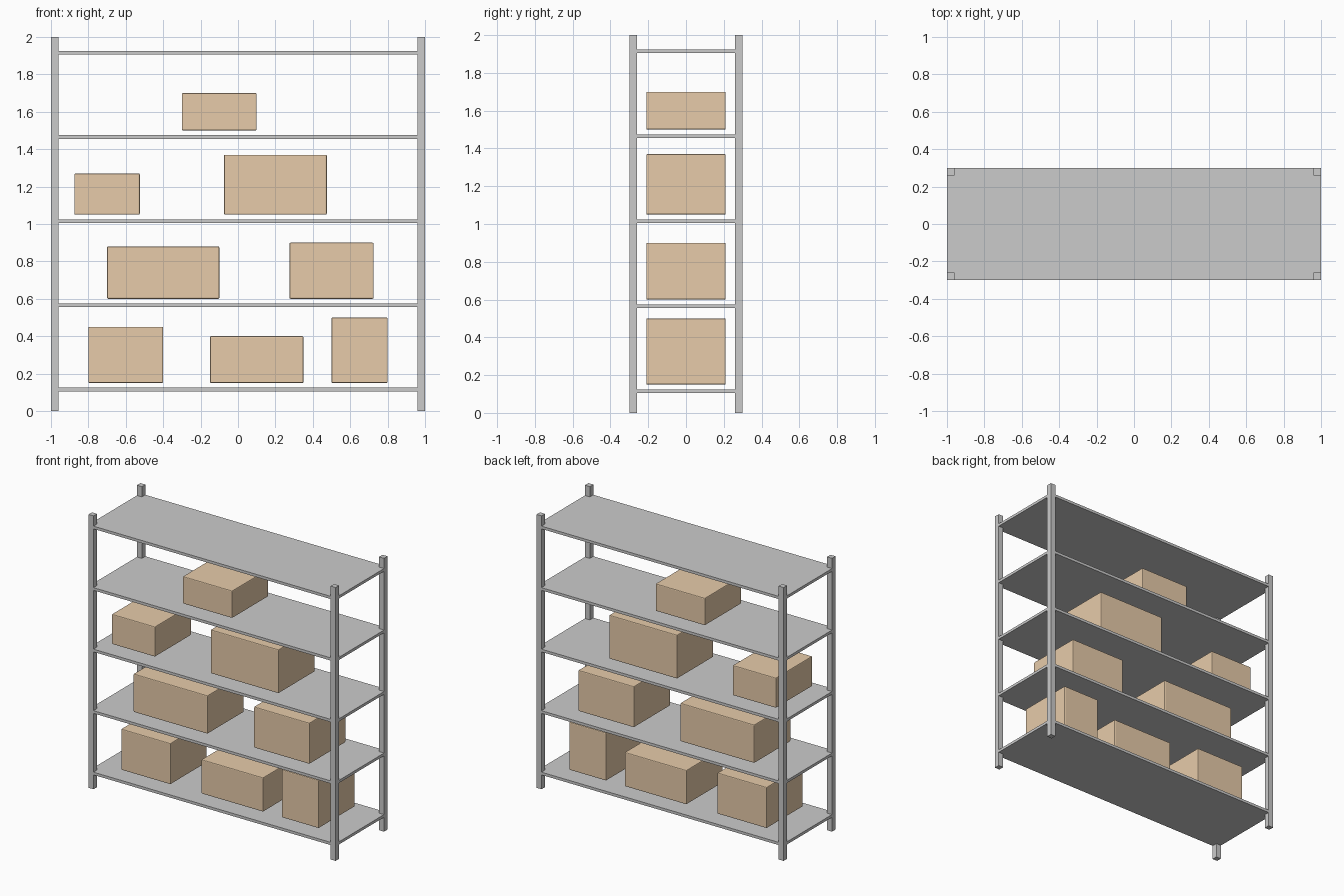
import bpy

if "Cube" in bpy.data.objects:
    bpy.data.objects.remove(bpy.data.objects["Cube"])

card = bpy.data.materials.new("cardboard")
card.diffuse_color = (0.8, 0.6, 0.4, 1)
card.use_nodes = True
card.node_tree.nodes["Principled BSDF"].inputs["Base Color"].default_value = card.diffuse_color


def box(name, x, y, z, bevel=0, mat=None):
    """Block spanning the given (min, max) ranges on each axis."""
    spans = (x, y, z)
    bpy.ops.mesh.primitive_cube_add(size=1, location=[(a + b) / 2 for a, b in spans])
    ob = bpy.context.object
    ob.name = name
    ob.scale = [b - a for a, b in spans]
    bpy.ops.object.transform_apply(location=False, rotation=False, scale=True)
    if bevel:
        m = ob.modifiers.new("edge_bevel", 'BEVEL')
        m.width = bevel
        m.segments = 2
    if mat:
        ob.data.materials.append(mat)
    return ob


# corner posts
W, D, P = 1.0, 0.3, 0.04
for xn, x in (("left", (-W, -W + P)), ("right", (W - P, W))):
    for yn, y in (("front", (-D, -D + P)), ("back", (D - P, D))):
        box(f"{yn}_{xn}_post", x, y, (0, 2))

# shelves
PITCH = 0.45
for i in range(5):
    z = 0.105 + i * PITCH
    box(f"shelf_{i + 1}", (-W, W), (-D, D), (z, z + 0.02))

# cartons per level: centre x, width, height
levels = [
    [(-0.6, 0.4, 0.30), (0.1, 0.5, 0.25), (0.65, 0.3, 0.35)],
    [(-0.4, 0.6, 0.28), (0.5, 0.45, 0.30)],
    [(-0.7, 0.35, 0.22), (0.2, 0.55, 0.32)],
    [(-0.1, 0.4, 0.20)],
]
for i, row in enumerate(levels):
    z = 0.15 + i * PITCH
    for j, (cx, w, h) in enumerate(row):
        box(f"carton_{i + 1}_{j + 1}", (cx - w / 2, cx + w / 2), (-0.21, 0.21),
            (z, z + h), 0.006, card)
